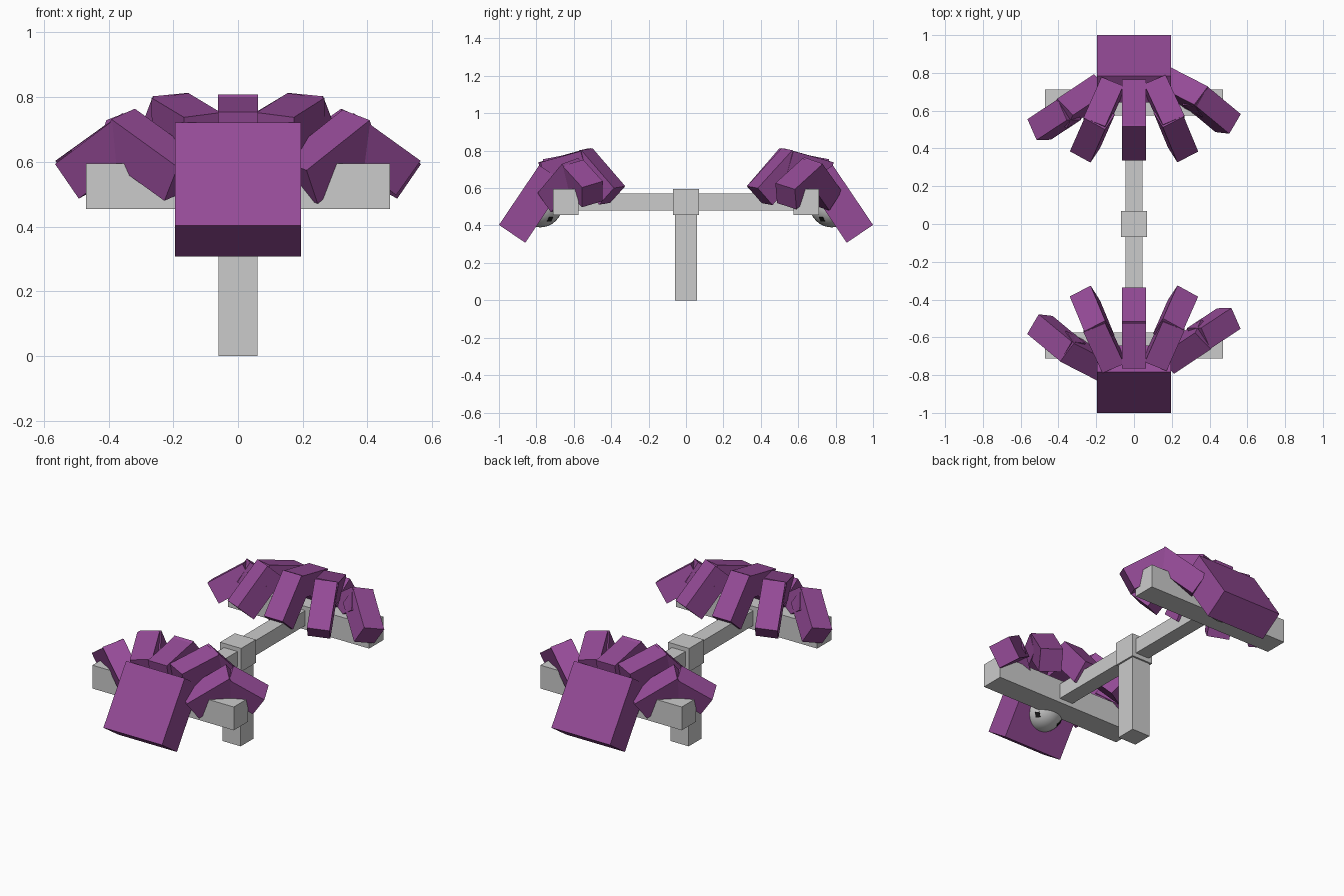
import bpy
from math import radians
from mathutils import Vector, Matrix

if "Cube" in bpy.data.objects:
    bpy.data.objects.remove(bpy.data.objects["Cube"])


def material(name, color):
    m = bpy.data.materials.new(name)
    m.diffuse_color = (*color, 1)
    m.use_nodes = True
    m.node_tree.nodes["Principled BSDF"].inputs["Base Color"].default_value = m.diffuse_color
    return m


purple = material("purple", (0.30, 0.07, 0.31))
black = material("black", (0.01, 0.01, 0.01))


def box(name, matrix, size, mat=None):
    bpy.ops.mesh.primitive_cube_add(size=1)
    ob = bpy.context.object
    ob.name = name
    ob.matrix_world = matrix @ Matrix.Diagonal((*size, 1))
    if mat:
        ob.data.materials.append(mat)
    return ob


def segment(name, turn, a, b, roll, width=0.125, thick=0.13):
    """Box whose top centre line runs from a to b, rolled about that line."""
    a, b = Vector(a), Vector(b)
    d = (b - a).normalized()
    side = d.cross(Vector((0, 0, 1))).normalized()
    rot = Matrix.Rotation(radians(roll), 3, d)
    side = rot @ side
    up = side.cross(d)
    m = Matrix((side, d, up)).transposed().to_4x4()
    m.translation = (a + b) / 2 - up * thick / 2
    box(name, turn @ m, (width, (b - a).length, thick), purple)


# Stand: post, hub, long beam
T = Matrix.Translation
box("post", T((0, 0, 0.23)), (0.12, 0.12, 0.46))
box("hub", T((0, 0, 0.525)), (0.14, 0.14, 0.14))
box("beam", T((0, 0, 0.525)), (0.09, 1.2, 0.09))

# Fingers of the front hand: base, knuckle, second start, tip, roll
fingers = {
    "middle": ((0, -0.765, 0.754), (0, -0.53, 0.80), (0, -0.515, 0.808), (0, -0.335, 0.60), 0),
    "inner_right": ((0.115, -0.755, 0.745), (0.21, -0.54, 0.805),
                    (0.208, -0.53, 0.808), (0.285, -0.355, 0.605), 7),
    "inner_left": ((-0.11, -0.765, 0.745), (-0.21, -0.55, 0.805),
                   (-0.208, -0.54, 0.808), (-0.285, -0.355, 0.605), -7),
    "outer_right": ((0.17, -0.75, 0.59), (0.365, -0.62, 0.745),
                    (0.38, -0.605, 0.735), (0.54, -0.50, 0.62), 18),
    "outer_left": ((-0.15, -0.785, 0.60), (-0.355, -0.68, 0.748),
                   (-0.36, -0.675, 0.742), (-0.535, -0.53, 0.61), -18),
}

for end, angle in (("front", 0), ("back", 180)):
    turn = Matrix.Rotation(radians(angle), 4, 'Z')
    box(end + "_crossbar", turn @ T((0, -0.643, 0.525)), (0.94, 0.137, 0.14))

    # Palm, leaning inward
    tilt = Matrix.Rotation(radians(-34), 4, 'X')
    box(end + "_palm", turn @ T((0, -0.822, 0.515)) @ tilt, (0.39, 0.17, 0.385), purple)

    # Round pad on the inner palm face with two dark spots
    centre = Vector((0, -0.78, 0.51))
    bpy.ops.mesh.primitive_uv_sphere_add(segments=32, ring_count=16, radius=0.12)
    pad = bpy.context.object
    pad.name = end + "_pad"
    pad.matrix_world = turn @ T(centre) @ tilt
    bpy.ops.object.shade_smooth_by_angle()
    for s in (-1, 1):
        n = Vector((s * 0.075, 0.053, -0.077)).normalized()
        m = n.to_track_quat('Z', 'Y').to_matrix().to_4x4()
        m.translation = centre + n * 0.115
        box(end + "_pad_spot", turn @ m, (0.025, 0.03, 0.014), black)

    for name, (a, b, c, d, roll) in fingers.items():
        segment(f"{end}_{name}_finger_base", turn, a, b, roll)
        segment(f"{end}_{name}_finger_tip", turn, c, d, roll)
